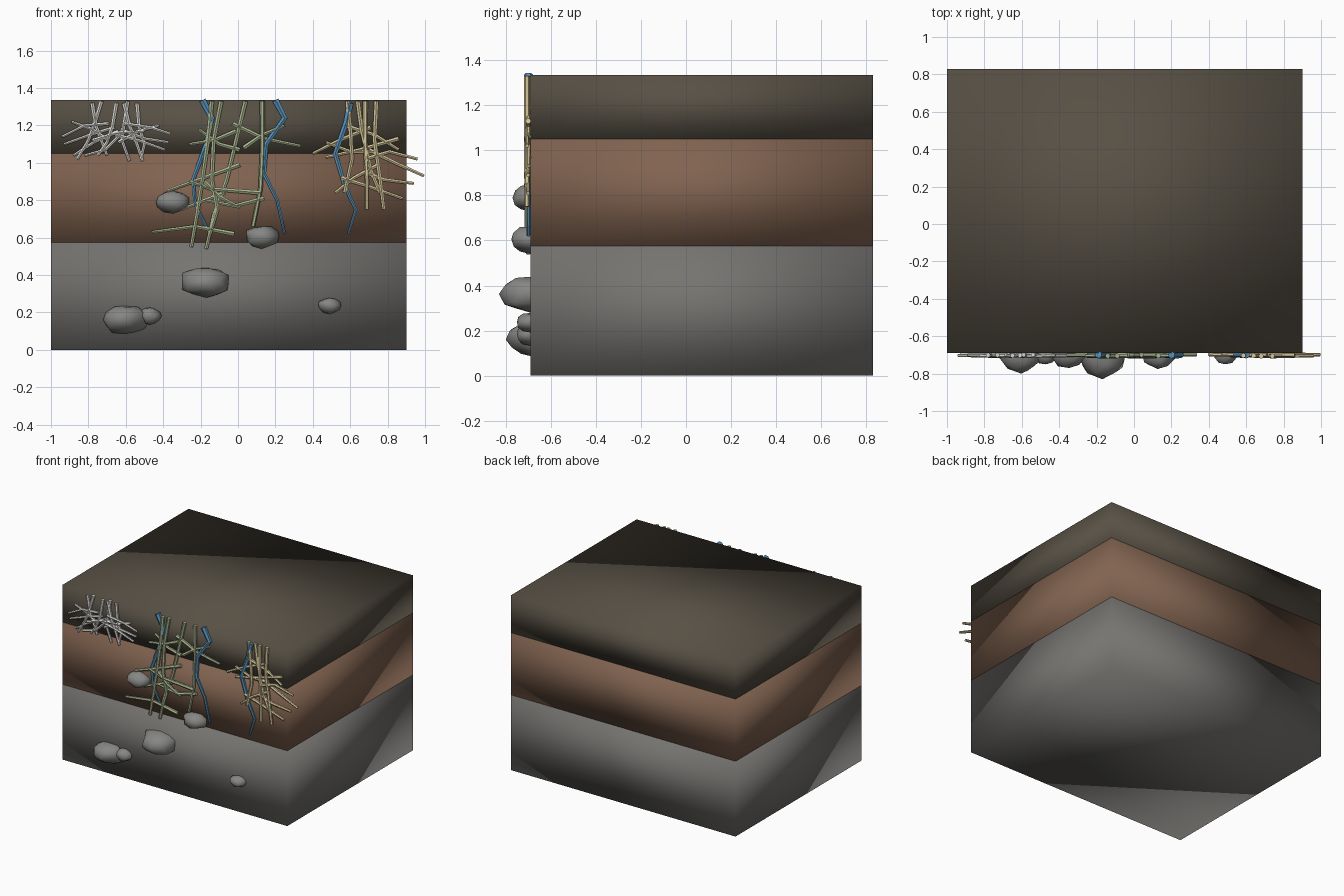
import bpy, bmesh, random
from mathutils import Vector

random.seed(4)
FACE_Y = -0.69   # cut front of the soil block


def material(name, rgb):
    m = bpy.data.materials.new(name)
    m.diffuse_color = (*rgb, 1)
    return m


def finish(name, bm, mat):
    mesh = bpy.data.meshes.new(name)
    bm.to_mesh(mesh)
    bm.free()
    mesh.materials.append(mat)
    for p in mesh.polygons:
        p.use_smooth = True
    ob = bpy.data.objects.new(name, mesh)
    bpy.context.collection.objects.link(ob)
    return ob


# Soil layers: stacked boxes with softly shaded sides
def layer(name, z0, z1, rgb):
    bm = bmesh.new()
    bmesh.ops.create_cube(bm, size=1)
    for v in bm.verts:
        v.co = (-0.05 + v.co.x * 1.9, 0.07 + v.co.y * 1.52,
                (z0 + z1) / 2 + v.co.z * (z1 - z0))
    finish(name, bm, material(name, rgb))


layer("bedrock_layer", 0, 0.575, (0.18, 0.175, 0.165))
layer("subsoil_layer", 0.575, 1.05, (0.22, 0.125, 0.08))
layer("topsoil_layer", 1.05, 1.335, (0.095, 0.08, 0.058))

# Stones half sunk in the front: x, z, half width, half depth, half height
stone_mat = material("stone", (0.24, 0.24, 0.23))
stones = [(-0.60, 0.16, 0.12, 0.11, 0.075), (-0.47, 0.18, 0.062, 0.06, 0.046),
          (-0.18, 0.36, 0.132, 0.14, 0.081), (0.49, 0.235, 0.061, 0.06, 0.043),
          (0.13, 0.60, 0.09, 0.085, 0.06), (-0.35, 0.79, 0.088, 0.08, 0.061)]
for i, (x, z, w, d, h) in enumerate(stones):
    bm = bmesh.new()
    bmesh.ops.create_icosphere(bm, subdivisions=2, radius=1)
    for v in bm.verts:
        v.co *= random.uniform(0.86, 1.06)
    lo = [min(v.co[k] for v in bm.verts) for k in range(3)]
    hi = [max(v.co[k] for v in bm.verts) for k in range(3)]
    for v in bm.verts:
        n = [2 * (v.co[k] - lo[k]) / (hi[k] - lo[k]) - 1 for k in range(3)]
        v.co = Vector((x + n[0] * w, FACE_Y + n[1] * d, z + n[2] * h))
    finish(f"stone_{i + 1}", bm, stone_mat)


# Roots: tapered tubes along (x, z) paths lying on the front face
def roots(name, paths, r0, r1, rgb):
    cu = bpy.data.curves.new(name, 'CURVE')
    cu.dimensions = '3D'
    cu.bevel_depth = 1
    cu.bevel_resolution = 1
    cu.use_fill_caps = True
    for path in paths:
        sp = cu.splines.new('POLY')
        sp.points.add(len(path) - 1)
        y = -0.702 + random.uniform(-0.004, 0.004)
        for k, (p, (x, z)) in enumerate(zip(sp.points, path)):
            p.co = (x, y, z, 1)
            p.radius = r0 + (r1 - r0) * k / (len(path) - 1)
    tmp = bpy.data.objects.new(name, cu)
    bpy.context.collection.objects.link(tmp)
    bpy.context.view_layer.update()
    bm = bmesh.new()
    bm.from_mesh(tmp.to_mesh())
    bpy.data.objects.remove(tmp)
    ob = finish(name, bm, material(name, rgb))
    bpy.ops.object.select_all(action='DESELECT')
    ob.select_set(True)
    bpy.context.view_layer.objects.active = ob
    bpy.ops.object.shade_smooth_by_angle()


# Short, dense white roots: stems, then side shoots
roots("white_root_stems", [
    [(-.73, 1.33), (-.76, 1.23), (-.80, 1.12), (-.86, 1.02)],
    [(-.78, 1.32), (-.76, 1.20), (-.73, 1.12), (-.70, 1.04)],
    [(-.65, 1.32), (-.67, 1.20), (-.70, 1.11), (-.75, 1.04)],
    [(-.59, 1.33), (-.61, 1.20), (-.62, 1.12), (-.58, 1.01)],
    [(-.61, 1.32), (-.58, 1.20), (-.54, 1.10), (-.51, 1.01)],
    [(-.54, 1.32), (-.53, 1.20), (-.50, 1.10), (-.52, 1.02)]],
    0.013, 0.009, (0.72, 0.71, 0.67))
roots("white_root_shoots", [
    [(-.69, 1.21), (-.82, 1.20), (-.94, 1.14)],
    [(-.66, 1.19), (-.79, 1.15), (-.93, 1.10)],
    [(-.64, 1.17), (-.77, 1.11), (-.88, 1.04)],
    [(-.69, 1.12), (-.78, 1.18), (-.89, 1.22)],
    [(-.61, 1.17), (-.71, 1.07), (-.82, 1.04)],
    [(-.61, 1.21), (-.47, 1.19), (-.36, 1.155)],
    [(-.63, 1.18), (-.50, 1.13), (-.37, 1.11)],
    [(-.66, 1.15), (-.53, 1.12), (-.39, 1.07)],
    [(-.64, 1.11), (-.53, 1.17), (-.42, 1.20)],
    [(-.78, 1.12), (-.65, 1.16), (-.50, 1.17)]],
    0.011, 0.008, (0.72, 0.71, 0.67))

# Long green roots
roots("green_root_stems", [
    [(-.14, 1.33), (-.16, 1.12), (-.19, .91), (-.22, .72), (-.25, .55)],
    [(-.09, 1.33), (-.13, 1.12), (-.14, .91), (-.11, .75), (-.15, .62)],
    [(.04, 1.33), (-.01, 1.12), (-.06, .91), (-.13, .72), (-.17, .54)],
    [(.13, 1.33), (.13, 1.07), (.12, .86), (.08, .66)]],
    0.014, 0.011, (0.40, 0.47, 0.28))
roots("green_root_shoots", [
    [(-.03, 1.21), (.14, 1.13), (.335, 1.09)],
    [(-.01, 1.17), (-.13, 1.12), (-.26, 1.10)],
    [(.01, 1.07), (-.10, 1.10), (-.21, 1.18)],
    [(.03, 1.08), (.13, 1.15), (.25, 1.20)],
    [(.01, .99), (-.21, .91), (-.38, .85)],
    [(.12, .84), (-.14, .86), (-.26, .90)],
    [(.14, .81), (-.02, .77), (-.18, .80)],
    [(-.07, .84), (-.18, .80), (-.30, .75)],
    [(-.18, .90), (-.10, .82), (.01, .76)],
    [(-.02, .62), (-.23, .66), (-.46, .63)]],
    0.014, 0.009, (0.40, 0.47, 0.28))

# Yellow roots, the longest reaching past the right edge
roots("yellow_root_stems", [
    [(.585, 1.33), (.60, 1.18), (.61, 1.02), (.57, .84)],
    [(.64, 1.33), (.66, 1.18), (.71, .96), (.76, .84)],
    [(.68, 1.33), (.68, 1.12), (.69, .91), (.69, .75)],
    [(.74, 1.33), (.73, 1.12), (.76, .91), (.78, .75)]],
    0.014, 0.011, (0.68, 0.58, 0.33))
roots("yellow_root_shoots", [
    [(.71, 1.19), (.54, 1.12), (.40, 1.05)],
    [(.75, 1.06), (.60, 1.06), (.47, 1.11)],
    [(.86, 1.13), (.65, 1.07), (.47, 1.03)],
    [(.57, 1.20), (.73, 1.15), (.86, 1.07)],
    [(.70, 1.07), (.84, 1.00), (.995, .93)],
    [(.68, 1.02), (.81, 1.06), (.96, 1.02)],
    [(.68, .95), (.78, .91), (.94, .89)],
    [(.75, .99), (.62, .92), (.52, .84)],
    [(.55, .92), (.68, .88), (.88, .81)]],
    0.013, 0.009, (0.68, 0.58, 0.33))

# Winding blue water roots, thick at the top
roots("blue_roots", [
    [(-.19, 1.335), (-.14, 1.24), (-.17, 1.10), (-.24, .91), (-.23, .78), (-.15, .62)],
    [(.20, 1.335), (.25, 1.24), (.15, 1.10), (.14, .94), (.21, .80), (.25, .62)],
    [(.60, 1.32), (.58, 1.22), (.52, 1.05), (.57, .88), (.63, .75), (.59, .62)]],
    0.02, 0.007, (0.10, 0.30, 0.52))
